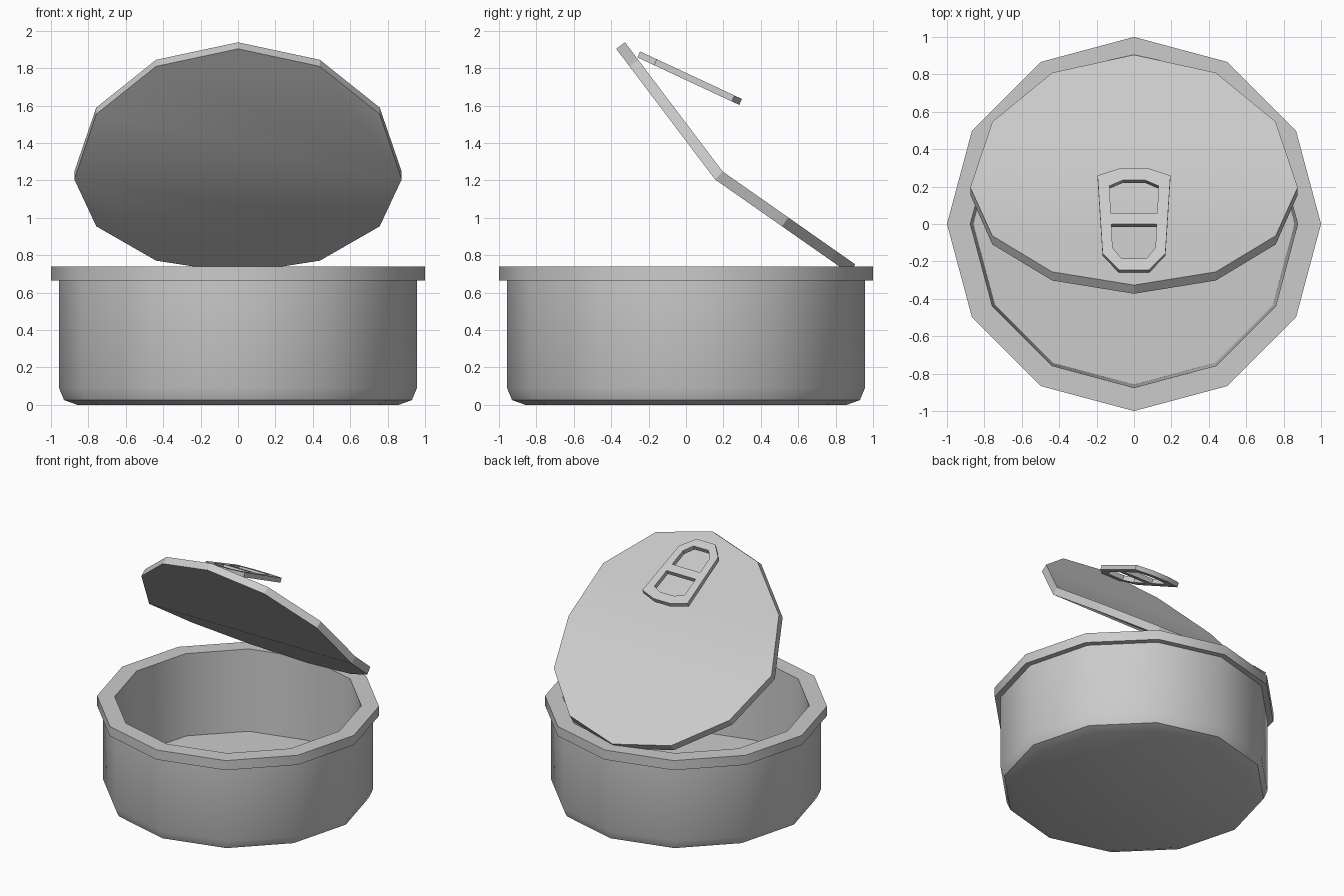
import bpy, bmesh, math

if "Cube" in bpy.data.objects:
    bpy.data.objects.remove(bpy.data.objects["Cube"])

SIDES = 12


def finish(ob, angle):
    bpy.ops.object.select_all(action='DESELECT')
    ob.select_set(True)
    bpy.context.view_layer.objects.active = ob
    bpy.ops.object.shade_smooth_by_angle(angle=math.radians(angle))


def mesh_object(name, bm):
    bmesh.ops.recalc_face_normals(bm, faces=bm.faces)
    me = bpy.data.meshes.new(name)
    bm.to_mesh(me)
    bm.free()
    ob = bpy.data.objects.new(name, me)
    bpy.context.collection.objects.link(ob)
    return ob


# Can body: closed profile revolved as a 12-sided shell
profile = [(0.86, 0), (0.93, 0.025), (0.957, 0.09), (0.957, 0.665), (1, 0.665),
           (1, 0.74), (0.875, 0.74), (0.86, 0.105)]
bm = bmesh.new()
rings = []
for r, z in profile:
    rings.append([bm.verts.new((r * math.cos(math.tau * i / SIDES),
                                r * math.sin(math.tau * i / SIDES), z))
                  for i in range(SIDES)])
for a, b in zip(rings, rings[1:]):
    for i in range(SIDES):
        j = (i + 1) % SIDES
        bm.faces.new((a[i], a[j], b[j], b[i]))
bm.faces.new(rings[0])
bm.faces.new(rings[-1])
finish(mesh_object("can_body", bm), 40)

# Lid: 12-sided disc folded across its middle, hinged on the back rim
R, FOLD_Y, FOLD_Z = 0.875, 0.155, 1.205
LOW, HIGH = math.radians(35), math.radians(52.9)
bm = bmesh.new()
rim = []
for i in range(SIDES):
    a = math.tau * i / SIDES
    v = R * math.sin(a)
    slope = LOW if v > 0 else HIGH
    rim.append(bm.verts.new((R * math.cos(a), FOLD_Y + v * math.cos(slope),
                             FOLD_Z - v * math.sin(slope))))
half = SIDES // 2
bm.faces.new(rim[:half + 1])
bm.faces.new(rim[half:] + rim[:1])
bm.normal_update()
me = bpy.data.meshes.new("lid")
bm.to_mesh(me)
bm.free()
lid = bpy.data.objects.new("lid", me)
bpy.context.collection.objects.link(lid)
solid = lid.modifiers.new("thickness", 'SOLIDIFY')
solid.thickness = 0.058
solid.offset = 1
solid.use_even_offset = True
bpy.context.view_layer.objects.active = lid
bpy.ops.object.modifier_apply(modifier=solid.name)
finish(lid, 29)

# Pull tab: mirrored outlines, filled as a flat curve with two holes
TILT = math.radians(25)
outlines = [
    [(0.07, 0.30), (0.195, 0.26), (0.168, -0.155), (0.08, -0.245)],
    [(0.06, 0.235), (0.13, 0.205), (0.125, 0.06)],
    [(0.12, 0.0), (0.115, -0.125), (0.065, -0.185)],
]
cu = bpy.data.curves.new("pull_tab", 'CURVE')
cu.dimensions = '2D'
cu.fill_mode = 'BOTH'
cu.extrude = 0.0175
for right in outlines:
    pts = right + [(-x, y) for x, y in reversed(right)]
    sp = cu.splines.new('POLY')
    sp.points.add(len(pts) - 1)
    for p, (x, y) in zip(sp.points, pts):
        p.co = (x, y / math.cos(TILT), 0, 1)
    sp.use_cyclic_u = True
tab = bpy.data.objects.new("pull_tab", cu)
bpy.context.collection.objects.link(tab)
tab.location = (0, -0.008, 1.759)
tab.rotation_euler = (-TILT, 0, 0)
bpy.ops.object.select_all(action='DESELECT')
tab.select_set(True)
bpy.context.view_layer.objects.active = tab
bpy.ops.object.convert(target='MESH')
finish(bpy.context.view_layer.objects.active, 20)
